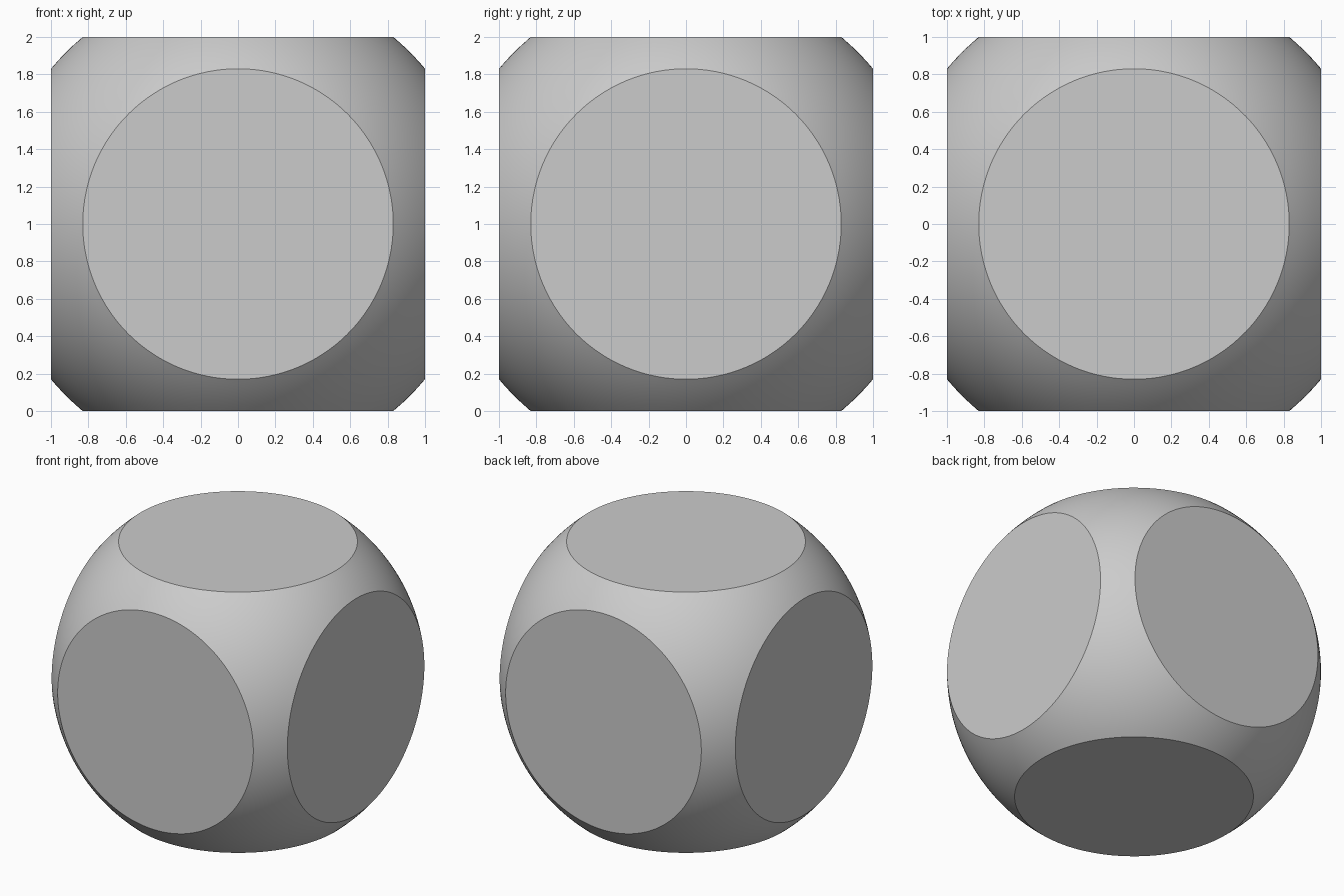
import bpy
import bmesh
import math
from mathutils import Vector

HALF = 1.0       # distance from centre to each flat face
RIM = 0.83       # radius of each round face
BALL = math.hypot(HALF, RIM)

default = bpy.data.objects.get("Cube")
if default:
    bpy.data.objects.remove(default, do_unlink=True)

# Plain grey material
grey = bpy.data.materials.new("plain_grey")
grey.use_nodes = True
colour = (0.6, 0.6, 0.6, 1)
grey.diffuse_color = colour
grey.node_tree.nodes["Principled BSDF"].inputs["Base Color"].default_value = colour

# Ball to be trimmed
bm = bmesh.new()
bmesh.ops.create_icosphere(bm, subdivisions=6, radius=BALL)

# Slice off six sides and cap each with one flat round face
for axis in range(3):
    for sign in (-1, 1):
        normal = Vector((0, 0, 0))
        normal[axis] = sign
        cut = bmesh.ops.bisect_plane(
            bm, geom=bm.verts[:] + bm.edges[:] + bm.faces[:], dist=1e-5,
            plane_co=normal * HALF, plane_no=normal, clear_outer=True)
        rim_verts = [g for g in cut["geom_cut"] if isinstance(g, bmesh.types.BMVert)]
        rim_edges = [g for g in cut["geom_cut"] if isinstance(g, bmesh.types.BMEdge)]
        for v in rim_verts:
            flat = v.co - normal * v.co.dot(normal)
            v.co = normal * HALF + flat.normalized() * RIM
        bmesh.ops.holes_fill(bm, edges=rim_edges, sides=0)

bmesh.ops.remove_doubles(bm, verts=bm.verts[:], dist=1e-4)
bmesh.ops.recalc_face_normals(bm, faces=bm.faces[:])
bmesh.ops.translate(bm, verts=bm.verts[:], vec=(0, 0, HALF))

mesh = bpy.data.meshes.new("rounded_cube")
bm.to_mesh(mesh)
bm.free()
mesh.materials.append(grey)

# Smooth ball surface, crisp rims
body = bpy.data.objects.new("rounded_cube", mesh)
bpy.context.collection.objects.link(body)
bpy.ops.object.select_all(action="DESELECT")
body.select_set(True)
bpy.context.view_layer.objects.active = body
bpy.ops.object.shade_smooth_by_angle(angle=math.radians(25))
